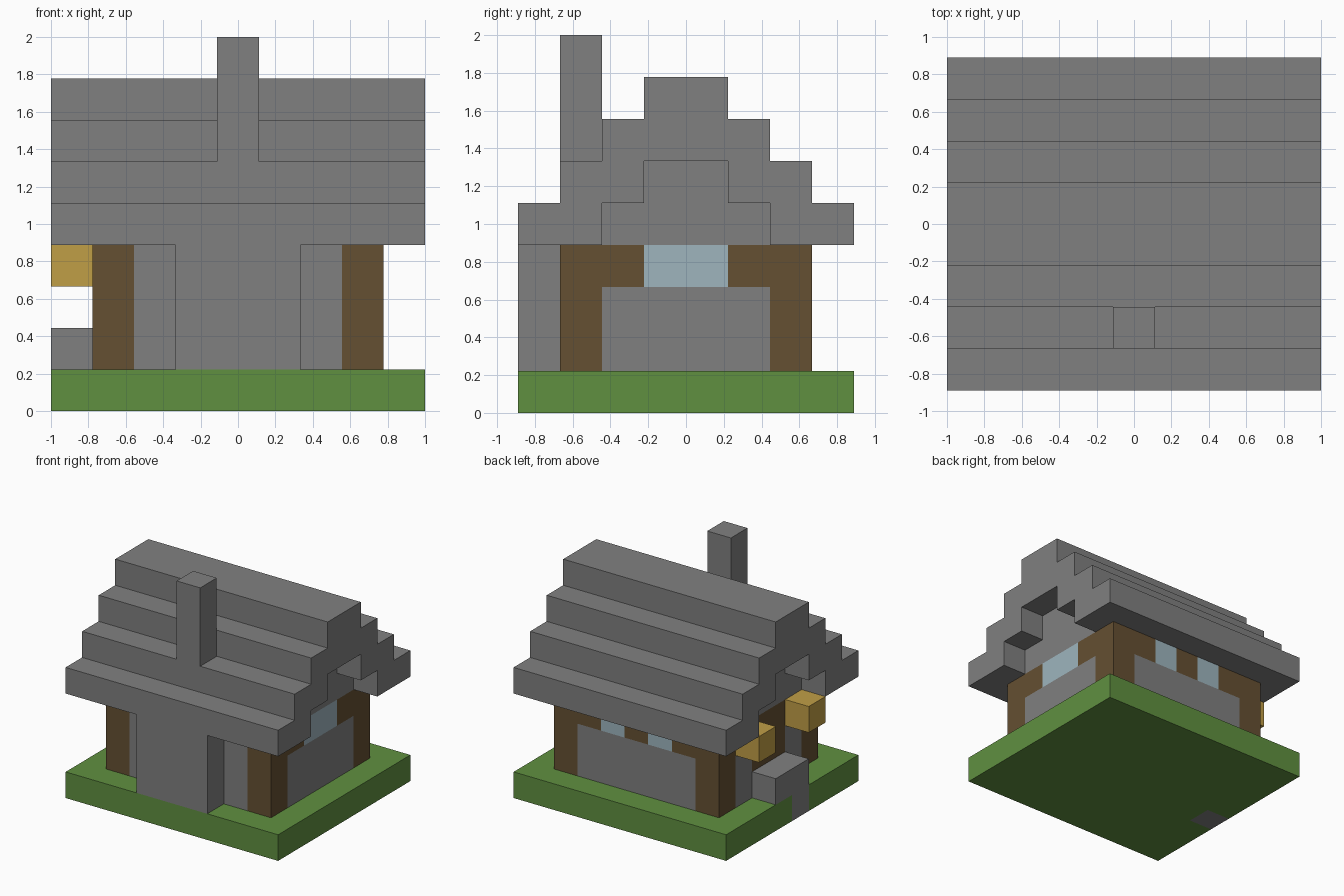
import bpy
import bmesh
from mathutils import Vector

if "Cube" in bpy.data.objects:
    bpy.data.objects.remove(bpy.data.objects["Cube"])

U = 2 / 9  # size of one building block


def material(name, r, g, b):
    m = bpy.data.materials.new(name)
    m.use_nodes = True
    m.diffuse_color = (r, g, b, 1)
    m.node_tree.nodes["Principled BSDF"].inputs["Base Color"].default_value = (r, g, b, 1)
    return m


STONE = material("stone grey", .216, .216, .216)
GRASS = material("grass green", .117, .279, .051)
WOOD = material("wood brown", .13, .08, .032)
GLASS = material("window blue", .342, .462, .515)
LAMP = material("lantern yellow", .527, .342, .061)


def block(name, lo, hi, mats, rule=None):
    """Box between two corners given in blocks; rule colours its unit squares."""
    lo, hi = Vector(lo), Vector(hi)
    bm = bmesh.new()
    bmesh.ops.create_cube(bm, size=1)
    for v in bm.verts:
        v.co = (lo + hi) / 2 + v.co * (hi - lo)
    if rule:
        for axis in range(3):
            for step in range(1, round(hi[axis] - lo[axis])):
                point, normal = lo.copy(), Vector((0, 0, 0))
                point[axis] += step
                normal[axis] = 1
                bmesh.ops.bisect_plane(bm, geom=bm.verts[:] + bm.edges[:] + bm.faces[:],
                                       plane_co=point, plane_no=normal)
        for f in bm.faces:
            f.material_index = rule(f.calc_center_median(), f.normal)
        bmesh.ops.dissolve_limit(bm, angle_limit=.01, verts=bm.verts[:],
                                 edges=bm.edges[:], delimit={'MATERIAL'})
    bmesh.ops.scale(bm, vec=(U, U, U), verts=bm.verts[:])
    mesh = bpy.data.meshes.new(name)
    bm.normal_update()
    bm.to_mesh(mesh)
    bm.free()
    for m in mats:
        mesh.materials.append(m)
    ob = bpy.data.objects.new(name, mesh)
    bpy.context.collection.objects.link(ob)
    return ob


# Lawn, with one paving block by the door
def lawn_rule(c, n):
    return 1 if c.x < -3.5 and -1 < c.y < 0 else 0


block("lawn", (-4.5, -4, 0), (4.5, 4, 1), [GRASS, STONE], lawn_rule)


# Walls: stone panels (0), timber (1) and windows (2)
def wall_rule(c, n):
    top = c.z > 3
    if abs(n.z) > .5:
        return 0
    if abs(n.x) > .5:
        if abs(c.y) > 2:
            return 1
        if n.x < 0:                       # door side
            return 1 if abs(c.y) < 1 else 0
        if top:
            return 2 if abs(c.y) < 1 else 1
        return 0
    if abs(c.x) > 2.5:
        return 1
    if n.y > 0 and top:                   # two small rear windows
        return 2 if .5 < abs(c.x) < 1.5 else 1
    return 0


block("walls", (-3.5, -3, 1), (3.5, 3, 4), [STONE, WOOD, GLASS], wall_rule)

# Gable infill, set back under the roof ends
block("gable_lower", (-3.5, -2, 4), (3.5, 2, 5), [STONE])
block("gable_upper", (-3.5, -1, 5), (3.5, 1, 6), [STONE])

# Stepped roof
for side, s in (("front", -1), ("back", 1)):
    for name, inner, z in (("eave", 2, 4), ("slope", 1, 5)):
        a, b = sorted((s * inner, s * (inner + 2)))
        block(f"roof_{name}_{side}", (-4.5, a, z), (4.5, b, z + 1), [STONE])
block("roof_upper", (-4.5, -2, 6), (4.5, 2, 7), [STONE])
block("roof_ridge", (-4.5, -1, 7), (4.5, 1, 8), [STONE])

# Fireplace and chimney
block("chimney_breast", (-1.5, -4, 1), (1.5, -3, 4), [STONE])
block("chimney", (-.5, -3, 6), (.5, -2, 9), [STONE])

# Door step and the lanterns on either side
block("door_step", (-4.5, -1, 1), (-3.5, 1, 2), [STONE])
for side, y in (("front", -2), ("back", 1)):
    block(f"lantern_{side}", (-4.5, y, 3), (-3.5, y + 1, 4), [LAMP])
